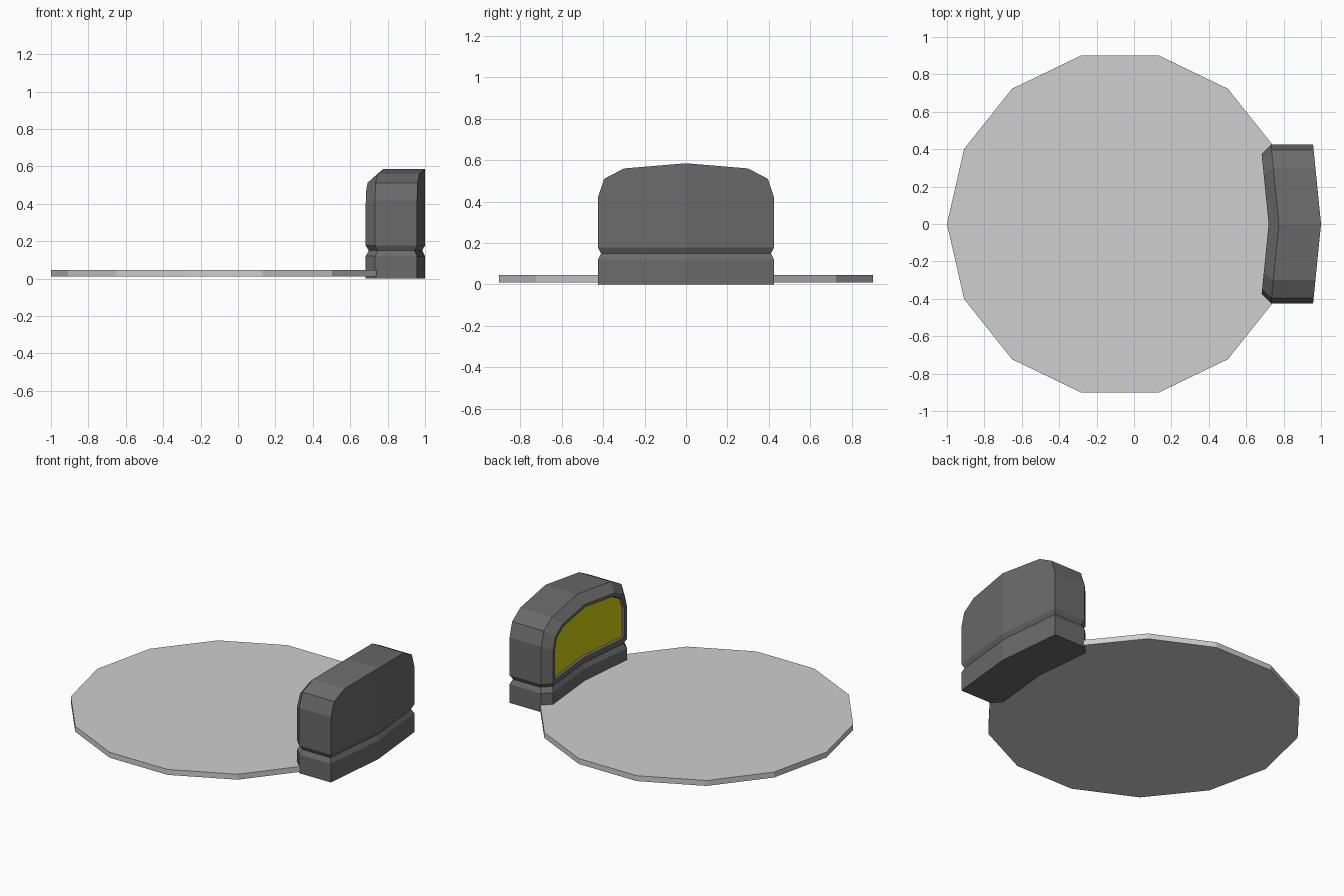
import bpy
import bmesh
import math

cube = bpy.data.objects.get("Cube")
if cube:
    bpy.data.objects.remove(cube, do_unlink=True)


def material(name, r, g, b):
    m = bpy.data.materials.new(name)
    m.use_nodes = True
    m.diffuse_color = (r, g, b, 1)
    m.node_tree.nodes["Principled BSDF"].inputs["Base Color"].default_value = (r, g, b, 1)
    return m


PALE = material("pale grey", 0.62, 0.62, 0.62)
DARK = material("dark grey", 0.147, 0.147, 0.147)
YELLOW = material("yellow", 0.64, 0.62, 0.005)


def finish(name, bm, mats):
    bmesh.ops.recalc_face_normals(bm, faces=bm.faces)
    me = bpy.data.meshes.new(name)
    bm.to_mesh(me)
    bm.free()
    for m in mats:
        me.materials.append(m)
    ob = bpy.data.objects.new(name, me)
    bpy.context.collection.objects.link(ob)
    return ob


def bend(u, y, z):
    """Fold the housing into a shallow chevron about its middle."""
    return (u - 0.1 * abs(y), y, z)


def loft(bm, rings):
    """Join successive closed rings of points; return the vertex rings."""
    loops = [[bm.verts.new(p) for p in ring] for ring in rings]
    for a, b in zip(loops, loops[1:]):
        for i in range(len(a)):
            j = (i + 1) % len(a)
            bm.faces.new((a[i], a[j], b[j], b[i]))
    return loops


def cap(bm, loop, i, j):
    """Close a ring with two flat halves meeting on the fold line."""
    return [bm.faces.new(loop[i:j + 1]), bm.faces.new(loop[j:] + loop[:i + 1])]


# Round floor plate
bpy.ops.mesh.primitive_cylinder_add(vertices=14, radius=0.925, depth=0.035,
                                    location=(-0.075, 0, 0.0275),
                                    rotation=(0, 0, math.pi / 2))
plate = bpy.context.object
plate.name = "floor_plate"
plate.data.name = "floor_plate"
plate.data.materials.append(PALE)

# Housing base with a V groove around its top
W = 0.425
PLAN = [(1, 0), (1, W), (0.775, W), (0.72, 0.375),
        (0.72, 0), (0.72, -0.375), (0.775, -W), (1, -W)]


def plan_ring(z, inset):
    ring = []
    for u, y in PLAN:
        u += -inset if u > 0.86 else inset
        y -= math.copysign(inset, y) if y else 0
        ring.append(bend(u, y, z))
    return ring


bm = bmesh.new()
rings = loft(bm, [plan_ring(0, 0), plan_ring(0.12, 0),
                  plan_ring(0.15, 0.015), plan_ring(0.178, 0)])
cap(bm, rings[0], 0, 4)
finish("housing_base", bm, [DARK])

# Arched housing with a chamfered front and a sunken panel
LOW, TOP = 0.178, 0.585
HALF = [(W, LOW), (W, 0.42), (0.395, 0.51), (0.30, 0.56)]
ARCH = [(0, LOW)] + HALF + [(0, TOP)] + [(-y, z) for y, z in reversed(HALF)]


def arch_ring(u, inset, low=LOW):
    sy = 1 - inset / W
    sz = (TOP - inset - low) / (TOP - LOW)
    return [bend(u, y * sy, low + (z - LOW) * sz) for y, z in ARCH]


bm = bmesh.new()
rings = loft(bm, [arch_ring(1, 0), arch_ring(0.775, 0), arch_ring(0.72, 0.05),
                  arch_ring(0.72, 0.07, 0.195), arch_ring(0.735, 0.075, 0.2)])
cap(bm, rings[0], 0, 5)
for face in cap(bm, rings[-1], 0, 5):
    face.material_index = 1
finish("housing_top", bm, [DARK, YELLOW])
